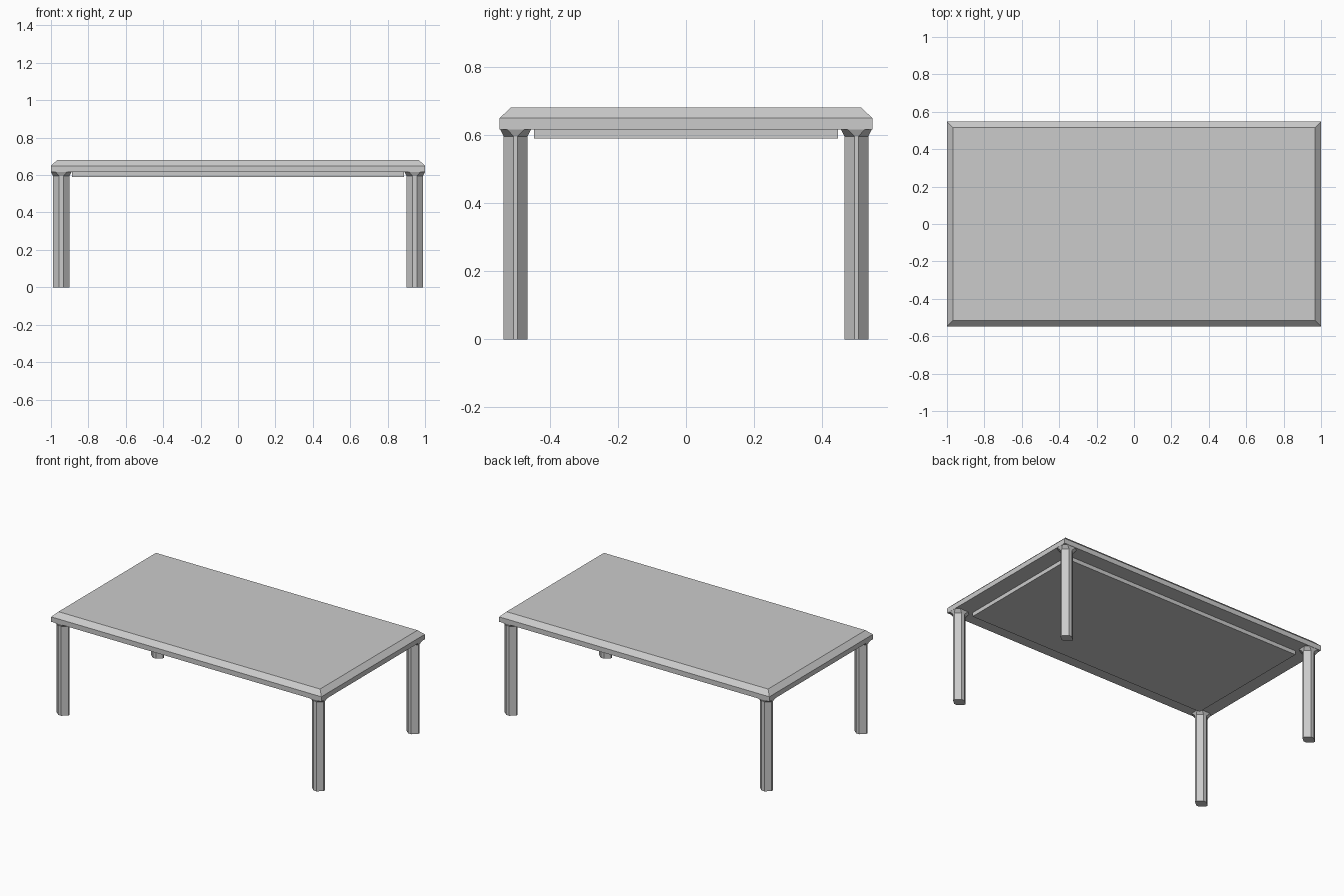
import bpy, bmesh

if "Cube" in bpy.data.objects:
    bpy.data.objects.remove(bpy.data.objects["Cube"])


def loft(name, rings):
    """Solid from stacked rings of 3D points, capped at both ends."""
    bm = bmesh.new()
    loops = [[bm.verts.new(p) for p in ring] for ring in rings]
    n = len(loops[0])
    for a, b in zip(loops, loops[1:]):
        for i in range(n):
            j = (i + 1) % n
            bm.faces.new((a[i], a[j], b[j], b[i]))
    bm.faces.new(loops[0][::-1])
    bm.faces.new(loops[-1])
    bmesh.ops.recalc_face_normals(bm, faces=bm.faces)
    mesh = bpy.data.meshes.new(name)
    bm.to_mesh(mesh)
    bm.free()
    ob = bpy.data.objects.new(name, mesh)
    bpy.context.collection.objects.link(ob)
    return ob


def rect(hx, hy, z):
    return [(-hx, -hy, z), (hx, -hy, z), (hx, hy, z), (-hx, hy, z)]


def octagon(hx, hy, cx, cy, z):
    """Rectangle with corners cut by cx, cy."""
    a, b = hx - cx, hy - cy
    return [(-a, -hy, z), (a, -hy, z), (hx, -b, z), (hx, b, z),
            (a, hy, z), (-a, hy, z), (-hx, b, z), (-hx, -b, z)]


# Table top with chamfered upper edge
loft("table_top", [rect(1, 0.547, 0.616), rect(1, 0.547, 0.649),
                   rect(0.968, 0.515, 0.68)])

# Shallow panel under the top
loft("under_panel", [rect(0.887, 0.446, 0.59), rect(0.887, 0.446, 0.616)])

# Faceted legs flaring out where they meet the top
for sx, side in ((-1, "left"), (1, "right")):
    for sy, end in ((-1, "front"), (1, "back")):
        leg = loft(f"{end}_{side}_leg", [
            octagon(0.044, 0.035, 0.033, 0.029, 0),
            octagon(0.044, 0.035, 0.033, 0.029, 0.596),
            octagon(0.054, 0.045, 0.024, 0.020, 0.616)])
        leg.location = (sx * 0.945, sy * 0.5, 0)
